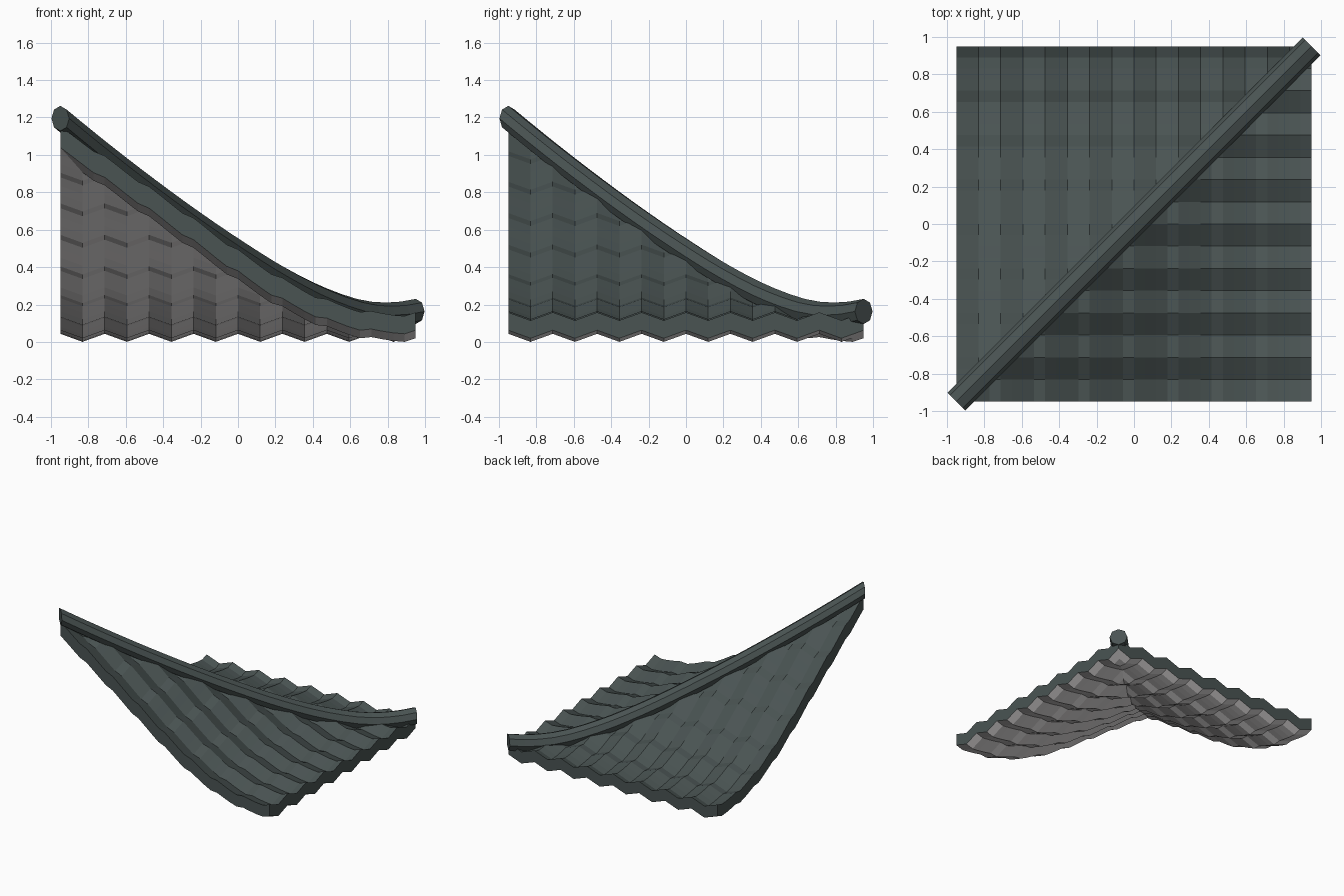
import bpy, bmesh, math
from mathutils import Vector

if "Cube" in bpy.data.objects:
    bpy.data.objects.remove(bpy.data.objects["Cube"])

H = 0.95             # half size of the plan
NU, NV = 32, 16      # steps down the slope / across the corrugation
THICK = 0.095


def material(name, col):
    m = bpy.data.materials.new(name)
    m.diffuse_color = (*col, 1)
    m.use_nodes = True
    m.node_tree.nodes["Principled BSDF"].inputs["Base Color"].default_value = m.diffuse_color
    return m


TILE = material("dark slate green", (0.068, 0.088, 0.086))
UNDER = material("underside light grey", (0.68, 0.66, 0.66))


def spline(knots, t):
    """Smooth value through evenly spaced knots, t from 0 to 1."""
    n = len(knots) - 1
    i = min(int(t * n), n - 1)
    f = t * n - i
    p1, p2 = knots[i], knots[i + 1]
    p0 = knots[i - 1] if i else 3 * p1 - 3 * p2 + knots[2]
    p3 = knots[i + 2] if i + 2 <= n else 3 * p2 - 3 * p1 + p0
    return p1 + 0.5 * f * (p2 - p0 + f * (2 * p0 - 5 * p1 + 4 * p2 - p3
                                         + f * (3 * (p1 - p2) + p3 - p0)))


SLOPE = [1.145, 0.987, 0.823, 0.655, 0.487, 0.335, 0.221, 0.157, 0.150]
LIP = [0.008, 0.003, -0.003, -0.008]     # each tile row sags, then kicks up


def heights(i, j):
    t = i / NU
    base = spline(SLOPE, t)
    e = 0.01
    a, b = max(0, t - e), min(1, t + e)
    s = (spline(SLOPE, b) - spline(SLOPE, a)) / ((b - a) * 2 * H)
    top = base + LIP[i % 4] - 0.043 * (j % 2)
    return top, top - THICK * math.sqrt(1 + s * s)


def build_slope(name, swap):
    bm = bmesh.new()
    top, bot = {}, {}
    for i in range(NU + 1):
        for j in range(NV + 1):
            x, y = -H + 2 * H * i / NU, -H + 2 * H * j / NV
            zt, zb = heights(i, j)
            top[i, j] = bm.verts.new((x, y, zt))
            bot[i, j] = bm.verts.new((x, y, zb))
    # top and underside sheets
    for i in range(NU):
        for j in range(NV):
            q = [(i, j), (i + 1, j), (i + 1, j + 1), (i, j + 1)]
            bm.faces.new([top[k] for k in q])
            bm.faces.new([bot[k] for k in reversed(q)]).material_index = 1
    # rim
    ring = ([(i, 0) for i in range(NU)] + [(NU, j) for j in range(NV)]
            + [(i, NV) for i in range(NU, 0, -1)] + [(0, j) for j in range(NV, 0, -1)])
    for a, b in zip(ring, ring[1:] + ring[:1]):
        bm.faces.new([bot[a], bot[b], top[b], top[a]])
    # mitre along the diagonal under the ridge
    bmesh.ops.bisect_plane(bm, geom=bm.verts[:] + bm.edges[:] + bm.faces[:], dist=1e-5,
                           plane_co=(0, 0, 0), plane_no=(-1, 1, 0), clear_outer=True)
    if swap:
        for v in bm.verts:
            v.co.x, v.co.y = v.co.y, v.co.x
        bmesh.ops.reverse_faces(bm, faces=bm.faces[:])
    finish(bm, name, [TILE, UNDER])


def finish(bm, name, mats):
    me = bpy.data.meshes.new(name)
    bm.to_mesh(me)
    bm.free()
    for m in mats:
        me.materials.append(m)
    ob = bpy.data.objects.new(name, me)
    bpy.context.collection.objects.link(ob)
    return ob


build_slope("right_roof_slope", False)
build_slope("back_roof_slope", True)

# octagonal ridge cap sweeping down the diagonal, with upright cross-sections
RIDGE = [1.195, 1.002, 0.819, 0.646, 0.485, 0.338, 0.219, 0.148, 0.163]
R, N, SIDES = 0.067, 24, 8
bm = bmesh.new()
side, up = Vector((1, -1, 0)).normalized(), Vector((0, 0, 1))
angles = [2 * math.pi * s / SIDES for s in range(SIDES)]
rings = []
for k in range(N + 1):
    c = -H + 2 * H * k / N
    p = Vector((c, c, spline(RIDGE, k / N)))
    rings.append([bm.verts.new(p + R * (math.cos(a) * side + math.sin(a) * up)) for a in angles])
for r0, r1 in zip(rings, rings[1:]):
    for s in range(SIDES):
        n = (s + 1) % SIDES
        bm.faces.new([r0[s], r0[n], r1[n], r1[s]])
bm.faces.new(rings[0])
bm.faces.new(rings[-1])
bmesh.ops.recalc_face_normals(bm, faces=bm.faces[:])
finish(bm, "ridge_cap", [TILE])
